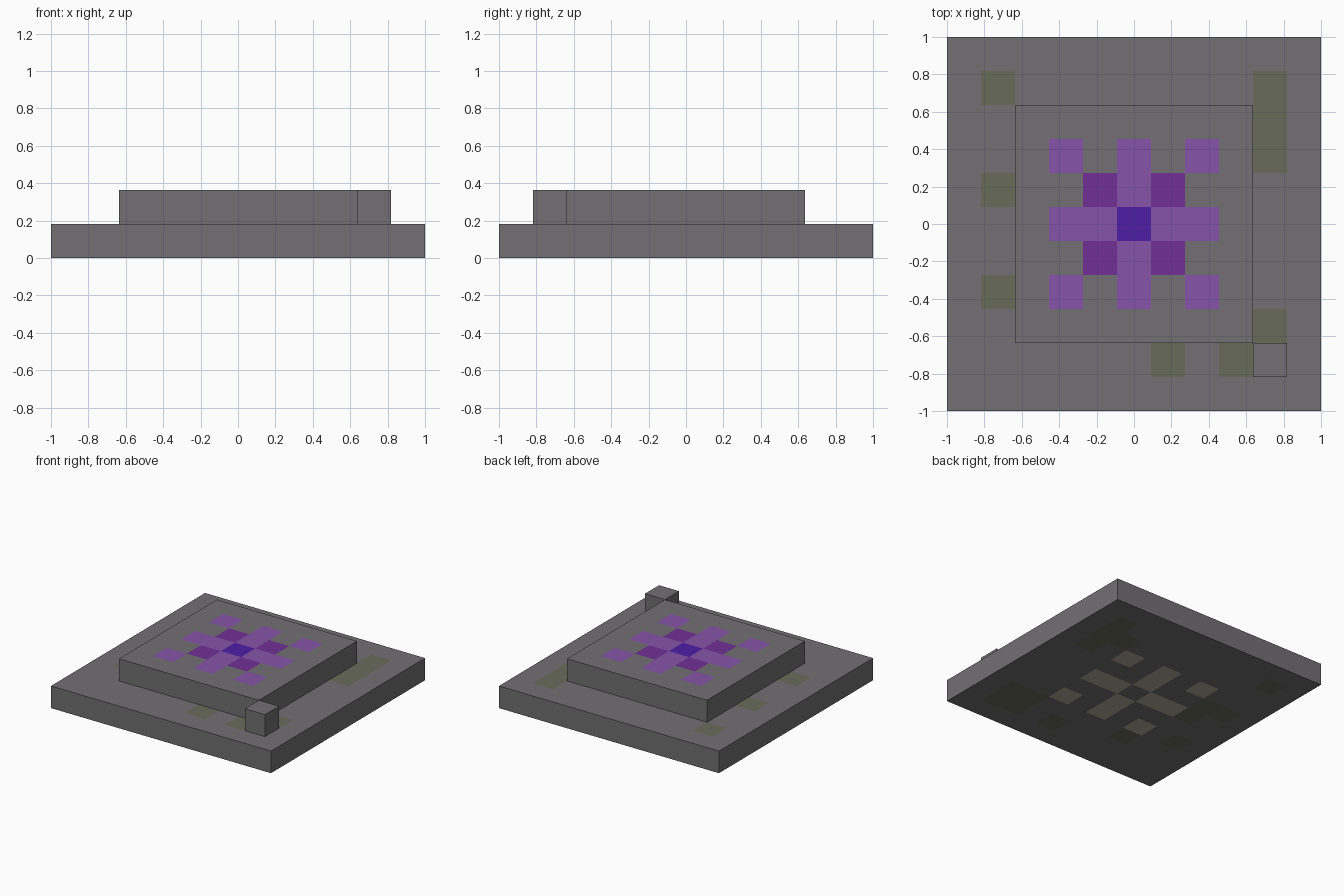
import bpy
import bmesh

CELL = 2 / 11

if "Cube" in bpy.data.objects:
    bpy.data.objects.remove(bpy.data.objects["Cube"], do_unlink=True)


def linear(c):
    c /= 255
    return c / 12.92 if c <= 0.04045 else ((c + 0.055) / 1.055) ** 2.4


def material(name, *rgb):
    mat = bpy.data.materials.new(name)
    mat.use_nodes = True
    colour = (*map(linear, rgb), 1)
    mat.diffuse_color = colour
    bsdf = mat.node_tree.nodes["Principled BSDF"]
    bsdf.inputs["Base Color"].default_value = colour
    bsdf.inputs["Roughness"].default_value = 0.9
    return mat


MATS = [
    material("stone grey", 114, 112, 114),
    material("mossy stone", 104, 108, 90),
    material("light purple", 134, 84, 168),
    material("dark purple", 113, 48, 151),
    material("deep violet", 80, 30, 166),
    material("pale sandstone", 180, 172, 152),
]
STONE, MOSS, LIGHT, DARK, VIOLET, SAND = range(len(MATS))


def slab(name, cells, level, centre, rule):
    """Square tiled slab one cell tall; rule(i, j, side) gives a colour, or None for a covered tile."""
    bm = bmesh.new()
    bmesh.ops.create_grid(bm, x_segments=cells, y_segments=cells, size=cells * CELL / 2)
    ext = bmesh.ops.extrude_face_region(bm, geom=bm.faces[:], use_keep_orig=True)
    top = [g for g in ext["geom"] if isinstance(g, bmesh.types.BMVert)]
    bmesh.ops.translate(bm, vec=(0, 0, CELL), verts=top)
    bmesh.ops.translate(bm, vec=(centre[0] * CELL, centre[1] * CELL, level * CELL), verts=bm.verts)
    bmesh.ops.recalc_face_normals(bm, faces=bm.faces)
    covered = []
    for f in bm.faces:
        side = round(f.normal.z)
        if side:
            mid = f.calc_center_median() / CELL
            colour = rule(round(mid.x), round(mid.y), side)
            if colour is None:
                covered.append(f)
            else:
                f.material_index = colour
    bmesh.ops.delete(bm, geom=covered, context="FACES")
    mesh = bpy.data.meshes.new(name)
    bm.to_mesh(mesh)
    bm.free()
    for mat in MATS:
        mesh.materials.append(mat)
    obj = bpy.data.objects.new(name, mesh)
    bpy.context.collection.objects.link(obj)
    return obj


# Flower pattern, shared by the platform top and the underside
def is_petal(i, j):
    reach = max(abs(i), abs(j))
    return 0 < reach <= 2 and (i == 0 or j == 0 or abs(i) == abs(j) == 2)


# Moss patches scattered through the base
MOSSY = {(-4, 4), (-4, 1), (-4, -2), (4, 4), (4, 3), (4, 2), (3, 3),
         (4, -3), (4, -4), (3, -4), (3, -3), (1, -4), (-2, -3), (-3, 1), (-3, 0)}
POST = (4, -4)


def base_rule(i, j, side):
    if side > 0 and (max(abs(i), abs(j)) <= 3 or (i, j) == POST):
        return None
    if (i, j) in MOSSY:
        return MOSS
    return SAND if is_petal(i, j) else STONE


def platform_rule(i, j, side):
    if side < 0:
        return None
    if i == j == 0:
        return VIOLET
    if abs(i) == abs(j) == 1:
        return DARK
    return LIGHT if is_petal(i, j) else STONE


def post_rule(i, j, side):
    return STONE if side > 0 else None


slab("base_slab", 11, 0, (0, 0), base_rule)
slab("raised_platform", 7, 1, (0, 0), platform_rule)
slab("corner_block", 1, 1, POST, post_rule)
